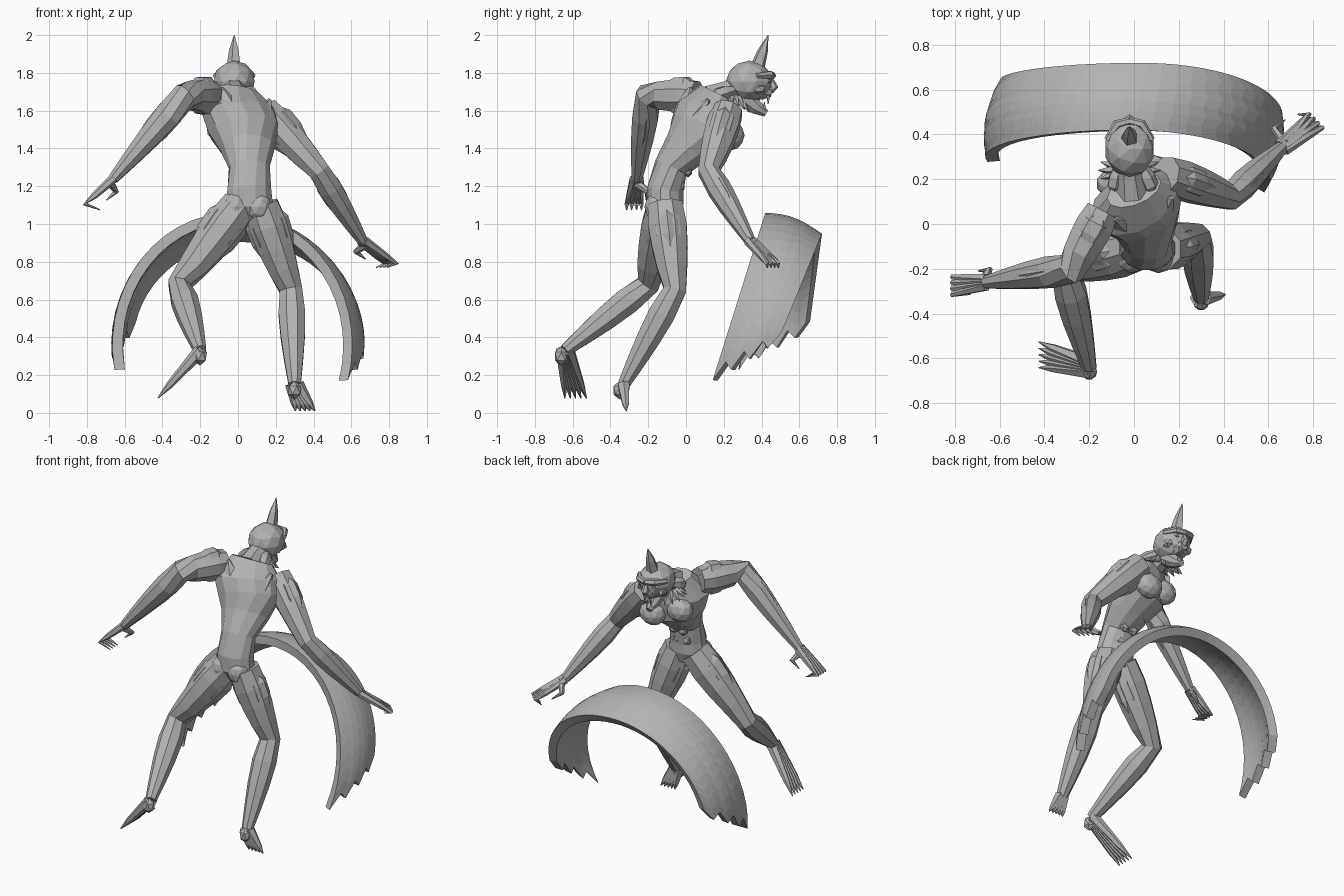
import bpy, bmesh
from math import sin, cos, pi
from mathutils import Vector

cube = bpy.data.objects.get("Cube")
if cube:
    bpy.data.objects.remove(cube, do_unlink=True)

grey = bpy.data.materials.new("stone_grey")
grey.use_nodes = True
grey.diffuse_color = (.45, .45, .45, 1)
grey.node_tree.nodes["Principled BSDF"].inputs["Base Color"].default_value = grey.diffuse_color

X, Y, Z = Vector((1, 0, 0)), Vector((0, 1, 0)), Vector((0, 0, 1))
SIDES = {"left": 1, "right": -1}


def at(x, y, z):
    return Vector((x, y, z))


def finish(name, bm):
    """Turn a bmesh into a flat shaded object."""
    mesh = bpy.data.meshes.new(name)
    bm.to_mesh(mesh)
    bm.free()
    mesh.materials.append(grey)
    obj = bpy.data.objects.new(name, mesh)
    bpy.context.scene.collection.objects.link(obj)
    return obj


def loft(name, points, widths, depths, axes, sides):
    """Skin elliptical rings along a path, each ring turned to its axis."""
    bm = bmesh.new()
    rings = []
    for i, point in enumerate(points):
        tangent = (points[min(i + 1, len(points) - 1)] - points[max(i - 1, 0)]).normalized()
        across = (axes[i] - tangent * axes[i].dot(tangent)).normalized()
        forward = tangent.cross(across)
        angles = [2 * pi * (k + .5) / sides for k in range(sides)]
        rings.append([bm.verts.new(point + across * widths[i] * cos(a) + forward * depths[i] * sin(a))
                      for a in angles])
    for low, high in zip(rings, rings[1:]):
        for k in range(sides):
            n = (k + 1) % sides
            bm.faces.new((low[k], low[n], high[n], high[k]))
    bm.faces.new(rings[0])
    bm.faces.new(rings[-1])
    bmesh.ops.recalc_face_normals(bm, faces=bm.faces)
    return finish(name, bm)


def limb(name, joints, radii, swell=0, steps=1, sides=6):
    """Round tube through joints; each bone can swell towards its upper end."""
    points, sizes = [], []
    for i in range(len(joints) - 1):
        for k in range(steps):
            t = k / steps
            points.append(joints[i].lerp(joints[i + 1], t))
            sizes.append(radii[i] + (radii[i + 1] - radii[i]) * t + swell * sin(pi * t ** .7))
    points.append(joints[-1])
    sizes.append(radii[-1])
    bones = [(b - a).normalized() for a, b in zip(joints, joints[1:])]
    axis = min((X, Y, Z), key=lambda v: max(abs(v.dot(bone)) for bone in bones))
    loft(name, points, sizes, sizes, [axis] * len(points), sides)


def muscle(name, start, end, radius):
    limb(name, [start, end], [radius * .2] * 2, radius, steps=4)


def spike(name, base, tip, radius):
    limb(name, [base, base.lerp(tip, .5), tip], [radius, radius * .7, .002], sides=5)


def muscled_limb(name, joints, radii, swell):
    """Tapered limb with a pair of muscles lying along each bone."""
    limb(name, joints, radii, swell, steps=4, sides=8)
    for part, a, b, thick, thin in zip(("upper", "lower"), joints, joints[1:], radii, radii[1:]):
        middle = (thick + thin) / 2
        outward = (b - a).cross(Y).normalized() * middle * .6
        for label, side in (("outer", 1), ("inner", -1)):
            muscle(f"{name}_{part}_{label}_muscle", a + outward * side,
                   a.lerp(b, .8) + outward * side * .6, middle * .8)


def blob(name, centre, size, detail=2):
    """Faceted ellipsoid."""
    bm = bmesh.new()
    bmesh.ops.create_icosphere(bm, subdivisions=detail, radius=1)
    bmesh.ops.scale(bm, vec=size, verts=bm.verts)
    bmesh.ops.translate(bm, vec=centre, verts=bm.verts)
    finish(name, bm)


def hand(side, wrist, reach, curl, spread):
    """Four clawed fingers curling back from the palm, and a thumb."""
    for i in range(4):
        fan = spread * (i - 1.5)
        knuckle = wrist + reach + fan
        bend = knuckle + reach * .5 + fan * .3
        limb(f"{side}_finger_{i}", [wrist + fan * .5, knuckle, bend, bend + curl],
             [.025, .018, .013, .003])
    bend = wrist + reach * .5 + curl * .8 + spread * 3
    limb(f"{side}_thumb", [wrist + reach * .2, bend, bend + reach * .5], [.025, .016, .003])


def foot(side, ankle, reach, spread):
    """Heel and five long toe rays ending in points."""
    blob(f"{side}_heel", ankle - Y * .02 - Z * .03, (.04, .04, .05), 1)
    for i in range(5):
        fan = spread * (i - 2)
        ball = ankle + reach + fan
        limb(f"{side}_toe_{i}", [ankle + fan * .4, ball, ball + reach * .4 + fan * .3],
             [.035, .02, .003])


# Torso, leaning forward and twisting towards the shoulders
spine = [at(.06, -.1, 1.03), at(.06, -.11, 1.1), at(.06, -.11, 1.18), at(.06, -.08, 1.3),
         at(.05, 0, 1.4), at(.03, .08, 1.5), at(0, .1, 1.6), at(0, .15, 1.7)]
twists = [min(max(p.z - 1.2, 0) * 1.5, .45) for p in spine]
loft("torso", spine, [.07, .13, .12, .11, .15, .2, .21, .13], [.07, .1, .1, .09, .12, .16, .14, .07],
     [at(cos(t), sin(t), -t / 3) for t in twists], 12)

# Chest, back and belly muscles
chest, back, loin = at(0, .21, 1.49), at(.04, 0, 1.5), at(.05, -.15, 1.09)
across = at(.08, .03, -.02)
for name, s in SIDES.items():
    blob(f"{name}_pectoral", chest + across * s, (.09, .07, .08))
    blade = back + across * s * .6
    muscle(f"{name}_shoulder_blade", blade, blade + across * s + at(0, .07, .19), .05)
    blob(f"{name}_buttock", loin + X * s * .06, (.07, .07, .08))
    muscle(f"{name}_neck_muscle", at(s * .09, .13, 1.67), at(s * .04 - .02, .29, 1.72), .035)
    for k in range(3):
        belly = at(.05, -.03, 1.2) + at(0, .04, .08) * k
        blob(f"{name}_abdominal_{k}", belly + X * s * .035, (.035, .025, .035), 1)
        rib = at(.05, .09, 1.34) + at(0, .03, .03) * k
        muscle(f"{name}_rib_{k}", rib + X * s * .05, rib + at(s * .13, -.1, .05), .02)

# Neck and ragged collar of spikes
limb("neck", [at(-.01, .13, 1.66), at(-.02, .23, 1.7), at(-.02, .32, 1.73)], [.08, .065, .07], sides=8)
collar = at(-.02, .24, 1.67)
for i in range(16):
    a = 2 * pi * i / 16
    ray = at(cos(a), sin(a) * .7, 0)
    spike(f"collar_spike_{i}", collar + ray * .07,
          collar + ray * .14 - Z * (.03 + .07 * max(ray.y, 0)), .02)

# Head with brow, eyes, gaping jaws and horn
head = at(-.02, .335, 1.755)
blob("skull", head, (.113, .125, .11))
limb("upper_jaw", [head - Z * .04, head + at(0, .08, -.05), head + at(0, .12, -.06)], [.07, .05, .025], sides=8)
limb("lower_jaw", [head - at(0, .03, .08), head + at(0, .04, -.14), head + at(0, .09, -.17)],
     [.06, .04, .02], sides=8)
limb("nose", [head + at(0, .11, .02), head + at(0, .13, -.03), head + at(0, .11, -.05)], [.012, .024, .02])
for name, s in SIDES.items():
    limb(f"{name}_brow", [head + at(0, .125, .03), head + at(s * .055, .11, .035), head + at(s * .1, .04, .03)],
         [.018, .022, .015])
    blob(f"{name}_eye", head + at(s * .045, .1, 0), (.02, .015, .015), 1)
    blob(f"{name}_cheek", head + at(s * .075, .05, -.04), (.03, .04, .03), 1)
    upper, lower = head + at(s * .02, .1, -.07), head + at(s * .015, .08, -.16)
    spike(f"{name}_upper_tooth", upper, upper - Z * .05, .01)
    spike(f"{name}_lower_tooth", lower, lower + Z * .05, .01)
spike("horn", head + at(0, .045, .08), head + at(0, .1, .245), .04)

# Right arm, raised behind
right_shoulder, right_elbow = at(-.14, .06, 1.68), at(-.28, -.2, 1.68)
right_wrist = at(-.66, -.26, 1.24)
muscled_limb("right_arm", [right_shoulder, right_elbow, right_wrist], [.08, .07, .03], .015)
hand("right", right_wrist, at(-.1, -.01, -.09), at(.08, 0, -.03), Y * .02)

# Left arm, reaching down and forward
left_shoulder, left_elbow = at(.14, .22, 1.6), at(.43, .12, 1.28)
left_wrist = at(.66, .34, .91)
muscled_limb("left_arm", [left_shoulder, left_elbow, left_wrist], [.085, .06, .03], .015)
hand("left", left_wrist, at(.1, .08, -.08), at(-.05, 0, -.02), at(-.015, .015, 0))

# Right leg, trailing behind
right_hip, right_knee, right_ankle = at(.01, -.11, 1.1), at(-.31, -.2, .68), at(-.2, -.64, .33)
muscled_limb("right_leg", [right_hip, right_knee, right_ankle], [.1, .065, .035], .02)
foot("right", right_ankle, at(-.16, .04, -.18), Y * .022)

# Left leg, stepping down
left_hip, left_knee, left_ankle = at(.12, -.11, 1.1), at(.28, -.06, .65), at(.3, -.33, .15)
muscled_limb("left_leg", [left_hip, left_knee, left_ankle], [.1, .065, .035], .02)
foot("left", left_ankle, at(.04, .01, -.1), X * .02)

# Broken arch: a tilted, bulging band with ragged ends
bm = bmesh.new()
steps, bands = 28, 7
rows = []
for j in range(bands + 1):
    v = j / bands
    ragged = .05 * (-1) ** j
    first = pi + .14 - .3 * v + ragged
    final = .28 * v - .22 - ragged
    bulge = .03 * sin(pi * v)
    row = []
    for i in range(steps + 1):
        a = first + (final - first) * i / steps
        droop = 1 - sin(a)
        near = .42 - droop * (.12 if cos(a) < 0 else .22)
        far = .72 - droop * (.08 if cos(a) < 0 else .24)
        row.append(bm.verts.new((
            .06 * v - .03 + (.635 + bulge) * cos(a),
            near + (far - near) * v,
            .36 + (.7 - .11 * v + bulge) * sin(a))))
    rows.append(row)
for a, b in zip(rows, rows[1:]):
    for i in range(steps):
        bm.faces.new((a[i], a[i + 1], b[i + 1], b[i]))
arch = finish("broken_arch", bm)
shell = arch.modifiers.new("thickness", "SOLIDIFY")
shell.thickness, shell.offset = .055, -1
